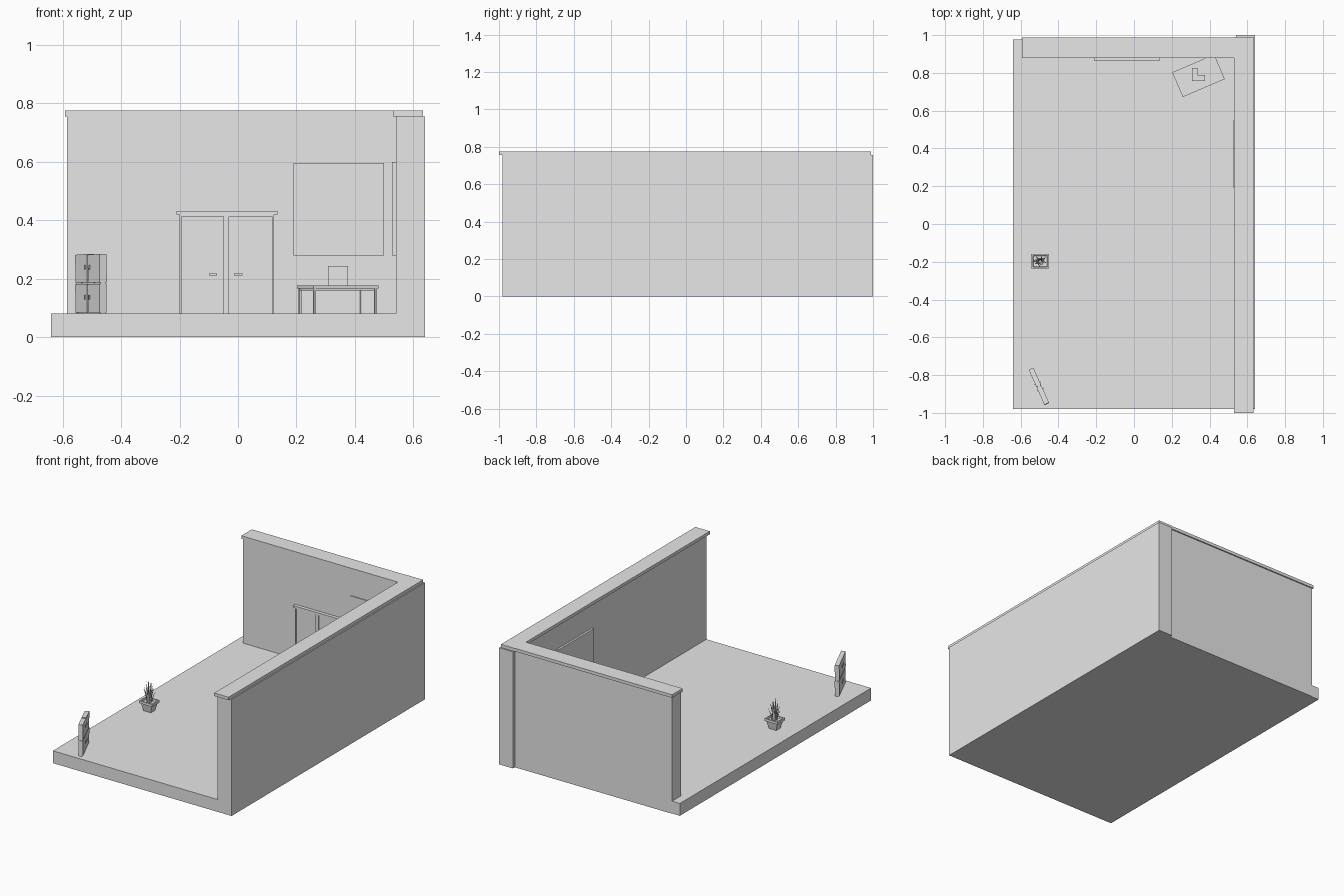
import bpy, bmesh, math, random
from mathutils import Matrix, Vector

random.seed(4)
if "Cube" in bpy.data.objects:
    bpy.data.objects.remove(bpy.data.objects["Cube"])

grey = bpy.data.materials.new("plain_grey")
grey.use_nodes = True
grey.diffuse_color = (0.8, 0.8, 0.8, 1)
grey.node_tree.nodes["Principled BSDF"].inputs["Base Color"].default_value = (0.8, 0.8, 0.8, 1)


def finish(name, bm, matrix=None):
    bmesh.ops.recalc_face_normals(bm, faces=bm.faces)
    mesh = bpy.data.meshes.new(name)
    bm.to_mesh(mesh)
    bm.free()
    mesh.materials.append(grey)
    obj = bpy.data.objects.new(name, mesh)
    bpy.context.collection.objects.link(obj)
    if matrix:
        obj.matrix_world = matrix
    return obj


def add_box(bm, x, y, z, tilt=0):
    size = [b - a for a, b in (x, y, z)]
    mid = [(a + b) / 2 for a, b in (x, y, z)]
    m = Matrix.Translation(mid) @ Matrix.Rotation(tilt, 4, 'Y') @ Matrix.Diagonal((*size, 1))
    bmesh.ops.create_cube(bm, size=1, matrix=m)


def box(name, x, y, z, matrix=None):
    bm = bmesh.new()
    add_box(bm, x, y, z)
    return finish(name, bm, matrix)


def placed(x, y, z, degrees):
    return Matrix.Translation((x, y, z)) @ Matrix.Rotation(math.radians(degrees), 4, 'Z')


FLOOR = 0.08

# Room shell
box("floor", (-0.64, 0.54), (-0.98, 0.977), (0, FLOOR))
box("back_wall", (-0.585, 0.54), (0.885, 0.98), (0, 0.755))
box("side_wall", (0.54, 0.64), (-0.98, 1.0), (0, 0.755))
box("back_wall_cap", (-0.592, 0.53), (0.88, 0.988), (0.755, 0.775))
box("side_wall_cap", (0.53, 0.633), (-1.0, 0.99), (0.755, 0.775))

# Double door: frame posts, leaves with raised borders, cornice
for x in (-0.2, -0.05, 0.116):
    wide = 0.02 if x == -0.05 else 0.008
    box("door_post", (x, x + wide), (0.867, 0.886), (FLOOR, 0.42))
for name, x0, x1 in (("left", -0.03, 0.116), ("right", -0.192, -0.05)):
    box(f"{name}_door_leaf", (x0, x1), (0.874, 0.886), (FLOOR, 0.413))
box("door_head", (-0.2, 0.124), (0.868, 0.886), (0.413, 0.42))
box("door_cornice", (-0.21, 0.135), (0.863, 0.886), (0.42, 0.432))
for x in (-0.1, -0.013):
    box("door_handle", (x, x + 0.028), (0.863, 0.868), (0.211, 0.217))
    for dx in (0.003, 0.022):
        box("handle_mount", (x + dx, x + dx + 0.003), (0.866, 0.875), (0.212, 0.216))

# Flat boards on the walls
box("side_wall_board", (0.527, 0.541), (0.19, 0.55), (0.28, 0.6))
box("back_wall_board", (0.19, 0.5), (0.879, 0.886), (0.28, 0.595))

# Desk turned across the corner
desk = placed(0.3415, 0.785, 0, 23.2)
HX, HY = 0.121, 0.071
box("desk_top", (-HX, HX), (-HY, HY), (0.167, 0.176), desk)
for sx in (-1, 1):
    for sy in (-1, 1):
        cx, cy = sx * (HX - 0.008), sy * (HY - 0.008)
        box("desk_leg", (cx - 0.004, cx + 0.004), (cy - 0.004, cy + 0.004), (FLOOR, 0.168), desk)
for s in (-1, 1):
    cx, cy = s * (HX - 0.008), s * (HY - 0.008)
    box("desk_long_rail", (-0.11, 0.11), (cy - 0.003, cy + 0.003), (0.16, 0.168), desk)
    box("desk_short_rail", (cx - 0.003, cx + 0.003), (-0.06, 0.06), (0.16, 0.168), desk)

# Notched box on the desk
box("desk_box_front", (0.308, 0.377), (0.757, 0.79), (0.175, 0.244))
box("desk_box_back", (0.308, 0.336), (0.79, 0.825), (0.175, 0.244))

# Leaning slab of uneven panels with small knobs
slab = placed(-0.503, -0.86, 0, -65.8)
box("slab_core", (-0.099, 0.099), (-0.009, 0.009), (FLOOR, 0.278), slab)
for i, x in enumerate((-0.101, 0.003)):
    for j, z in enumerate((0.084, 0.186)):
        bm = bmesh.new()
        add_box(bm, (x, x + 0.098), (-0.0135, 0.0135), (z, z + 0.097), random.uniform(-0.04, 0.04))
        finish("slab_panel", bm, slab)
        kx = x + (0.08 if i == 0 else 0.012)
        box("panel_knob", (kx, kx + 0.006), (-0.017, 0.017), (z + 0.045, z + 0.06), slab)

# Tapered square pot with an open rim
bm = bmesh.new()
rings = []
for hx, hy, z in ((0.026, 0.021, 0.0), (0.039, 0.031, 0.05), (0.047, 0.038, 0.05),
                  (0.047, 0.038, 0.066), (0.038, 0.03, 0.066), (0.036, 0.028, 0.056)):
    rings.append([bm.verts.new((sx * hx, sy * hy, z))
                  for sx, sy in ((-1, -1), (1, -1), (1, 1), (-1, 1))])
for a, b in zip(rings, rings[1:]):
    for k in range(4):
        n = (k + 1) % 4
        bm.faces.new((a[k], a[n], b[n], b[k]))
bm.faces.new(rings[0])
bm.faces.new(rings[-1])
finish("plant_pot", bm, placed(-0.497, -0.198, FLOOR, 0))

# Pointed leaves fanning out of the pot
bm = bmesh.new()
for k in range(18):
    a = k * 2.4
    spread = 0.012 + 0.026 * (k / 17)
    out = Vector((math.cos(a), math.sin(a) * 0.85, 0))
    side = Vector((-out.y, out.x, 0)).normalized() * 0.005
    top = 0.2 - 0.07 * (k / 17) + random.uniform(-0.012, 0.012)
    base = out * spread * 0.35 + Vector((0, 0, 0.05))
    mid = out * spread * 0.6 + Vector((0, 0, 0.05 + (top - 0.05) * 0.5))
    tip = bm.verts.new(out * spread * 1.15 + Vector((0, 0, top)))
    lower, upper = ([bm.verts.new(p + d) for d in (-side, side, out * 0.004)]
                    for p in (base, mid))
    for i in range(3):
        n = (i + 1) % 3
        bm.faces.new((lower[i], lower[n], upper[n], upper[i]))
        bm.faces.new((upper[i], upper[n], tip))
finish("plant_leaves", bm, placed(-0.497, -0.198, FLOOR, 0))
